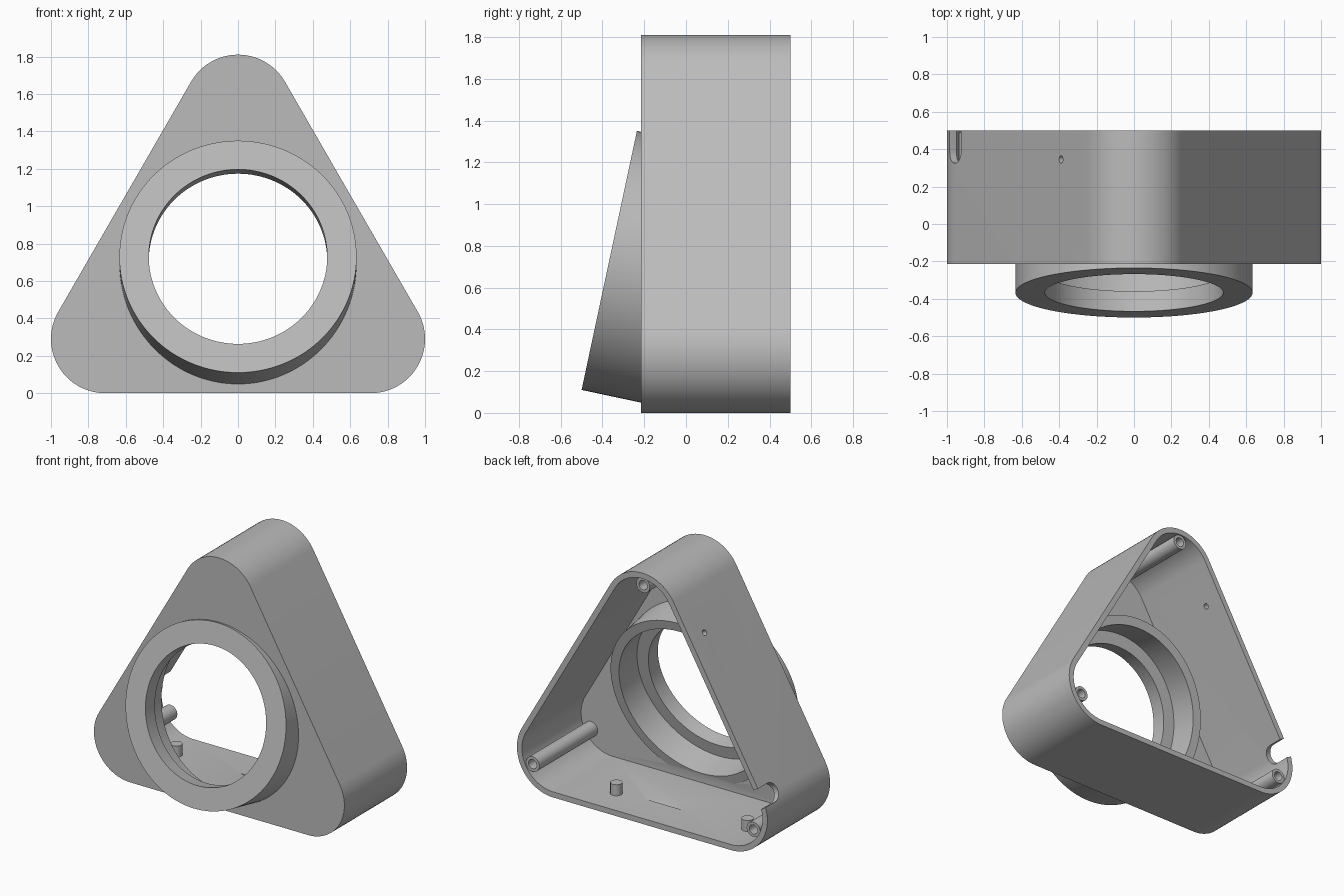
import bpy, bmesh
from math import sin, cos, radians, pi
from mathutils import Vector, Matrix

if "Cube" in bpy.data.objects:
    bpy.data.objects.remove(bpy.data.objects["Cube"])

grey = bpy.data.materials.new("plain_grey")
grey.use_nodes = True
grey.diffuse_color = (0.5, 0.5, 0.5, 1)
grey.node_tree.nodes["Principled BSDF"].inputs["Base Color"].default_value = (0.5, 0.5, 0.5, 1)

FRONT, BACK, WALL = -0.215, 0.5, 0.04
CORNERS = [(0.71, 0.29), (0, 1.52), (-0.71, 0.29)]
START = [-90, 30, 150]          # first outward angle of each corner arc
CORNER_R = 0.29


def finish(bm, name):
    bmesh.ops.recalc_face_normals(bm, faces=bm.faces[:])
    mesh = bpy.data.meshes.new(name)
    bm.to_mesh(mesh)
    bm.free()
    mesh.materials.append(grey)
    obj = bpy.data.objects.new(name, mesh)
    bpy.context.collection.objects.link(obj)
    return obj


def prism(name, outline, y0, y1, matrix=Matrix()):
    """Extrude an x-z outline along y."""
    bm = bmesh.new()
    face = bm.faces.new([bm.verts.new((x, y0, z)) for x, z in outline])
    out = bmesh.ops.extrude_face_region(bm, geom=[face])
    moved = [v for v in out["geom"] if isinstance(v, bmesh.types.BMVert)]
    bmesh.ops.translate(bm, verts=moved, vec=(0, y1 - y0, 0))
    bmesh.ops.transform(bm, matrix=matrix, verts=bm.verts[:])
    return finish(bm, name)


def rod(name, a, b, radius, sides=32):
    """Cylinder between two points."""
    a, b = Vector(a), Vector(b)
    turn = (b - a).to_track_quat("Z", "Y").to_matrix().to_4x4()
    bm = bmesh.new()
    bmesh.ops.create_cone(bm, cap_ends=True, segments=sides, radius1=radius, radius2=radius,
                          depth=(b - a).length, matrix=Matrix.Translation((a + b) / 2) @ turn)
    return finish(bm, name)


def combine(target, tool, operation="DIFFERENCE"):
    mod = target.modifiers.new("combine", "BOOLEAN")
    mod.operation, mod.object, mod.solver = operation, tool, "EXACT"
    bpy.context.view_layer.objects.active = target
    bpy.ops.object.modifier_apply(modifier=mod.name)
    bpy.data.objects.remove(tool)


def smooth(obj):
    bpy.ops.object.select_all(action="DESELECT")
    obj.select_set(True)
    bpy.context.view_layer.objects.active = obj
    bpy.ops.object.shade_smooth_by_angle(angle=radians(30))


def arc(cx, cz, r, start, sweep, steps):
    angles = [radians(start + sweep * i / steps) for i in range(steps + 1)]
    return [(cx + r * cos(t), cz + r * sin(t)) for t in angles]


def rounded_triangle(r):
    return [p for (cx, cz), s in zip(CORNERS, START) for p in arc(cx, cz, r, s, 120, 24)]


# Hollow triangular housing, open at the back
housing = prism("housing", rounded_triangle(CORNER_R), FRONT, BACK)
combine(housing, prism("cavity", rounded_triangle(CORNER_R - WALL), FRONT + WALL, BACK + 0.2))

# Tilted round collar through the front plate, with a stepped bore
face_centre = Vector((0, -0.3675, 0.73))
tilt = radians(12.06)
inward = Vector((0, cos(tilt), -sin(tilt)))


def collar_rod(name, near, far, radius):
    return rod(name, face_centre + inward * near, face_centre + inward * far, radius, 128)


combine(housing, collar_rod("collar", 0, 0.32, 0.634), "UNION")
combine(housing, collar_rod("counterbore", 0.11, 0.742, 0.567))
combine(housing, collar_rod("bore", -0.1, 0.2, 0.477))

# Cable slot and pin hole in the sloping wall on the -x side
slope = Vector((0.5, 0, 0.866))
normal = Vector((-0.866, 0, 0.5))
frame = Matrix((slope, normal, Vector((0, 1, 0)))).transposed().to_4x4()
slot_r = 0.067
slot = arc(0, 0.325 + slot_r, slot_r, 180, 180, 16) + [(slot_r, 0.7), (-slot_r, 0.7)]
combine(housing, prism("slot_cutter", slot, -0.1, 0.1,
                       Matrix.Translation((-0.955, 0, 0.44)) @ frame))
hole = Vector((-0.39, 0.345, 1.424))
combine(housing, rod("hole_cutter", hole - normal * 0.1, hole + normal * 0.1, 0.02))
smooth(housing)

# Screw posts in the corners, each with a blind hole
for (cx, cz), s, side in zip(CORNERS, START, ("left", "top", "right")):
    mid = radians(s + 60)
    x, z = cx + 0.198 * cos(mid), cz + 0.198 * sin(mid)
    post = rod("screw_post_" + side, (x, FRONT + 0.02, z), (x, 0.49, z), 0.054)
    combine(post, rod("post_hole", (x, 0.15, z), (x, 0.6, z), 0.033))
    smooth(post)

# Short locating pegs standing on the floor
for side, x, y in (("left", 0.36, 0.28), ("right", -0.66, 0.24)):
    smooth(rod("floor_peg_" + side, (x, y, 0.02), (x, y, 0.12), 0.04))
